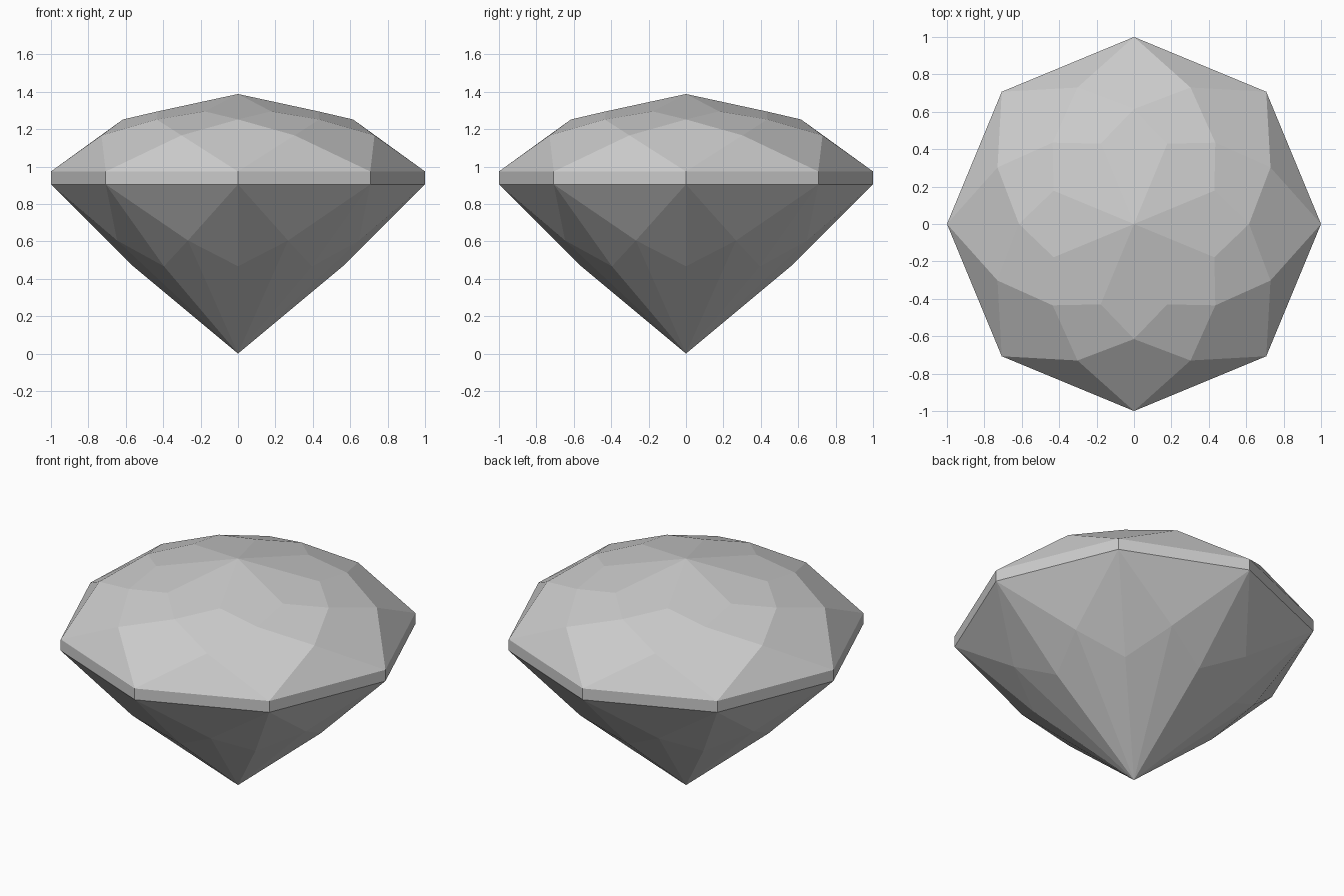
import bpy, bmesh
from math import cos, sin, pi

if "Cube" in bpy.data.objects:
    bpy.data.objects.remove(bpy.data.objects["Cube"], do_unlink=True)

SIDES = 8

stone = bpy.data.materials.new("pale_grey_stone")
stone.use_nodes = True
grey = (0.6, 0.6, 0.6, 1)
stone.diffuse_color = grey
stone.node_tree.nodes["Principled BSDF"].inputs["Base Color"].default_value = grey

bm = bmesh.new()


def ring(radius, z, half_step=0.0):
    """One ring of corners, optionally turned by half a facet."""
    angles = [(i + half_step) * 2 * pi / SIDES for i in range(SIDES)]
    return [bm.verts.new((radius * cos(a), radius * sin(a), z)) for a in angles]


# Corner rings from the top point down to the bottom point
top = bm.verts.new((0, 0, 1.388))
star = ring(0.465, 1.295, 0.5)
table = ring(0.615, 1.252)
crown = ring(0.79, 1.167, 0.5)
girdle_top = ring(1, 0.974)
girdle_low = ring(1, 0.905)
pavilion = ring(0.70, 0.605, 0.5)
lower = ring(0.56, 0.467)
tip = bm.verts.new((0, 0, 0))

for i in range(SIDES):
    n, p = (i + 1) % SIDES, i - 1
    facets = [
        # Crown: three tiers of kites, then triangles down to the girdle
        (top, star[p], table[i], star[i]),
        (star[i], table[i], crown[i], table[n]),
        (table[i], crown[p], girdle_top[i], crown[i]),
        (crown[i], girdle_top[i], girdle_top[n]),
        # Girdle band
        (girdle_top[i], girdle_low[i], girdle_low[n], girdle_top[n]),
        # Pavilion: triangles, folded kites and long facets to the tip
        (girdle_low[i], pavilion[i], girdle_low[n]),
        (girdle_low[i], pavilion[p], lower[i]),
        (girdle_low[i], lower[i], pavilion[i]),
        (pavilion[p], tip, lower[i]),
        (lower[i], tip, pavilion[i]),
    ]
    for facet in facets:
        bm.faces.new(facet)

bmesh.ops.recalc_face_normals(bm, faces=bm.faces[:])
mesh = bpy.data.meshes.new("cut_gem")
bm.to_mesh(mesh)
bm.free()
mesh.materials.append(stone)
bpy.context.collection.objects.link(bpy.data.objects.new("cut_gem", mesh))
